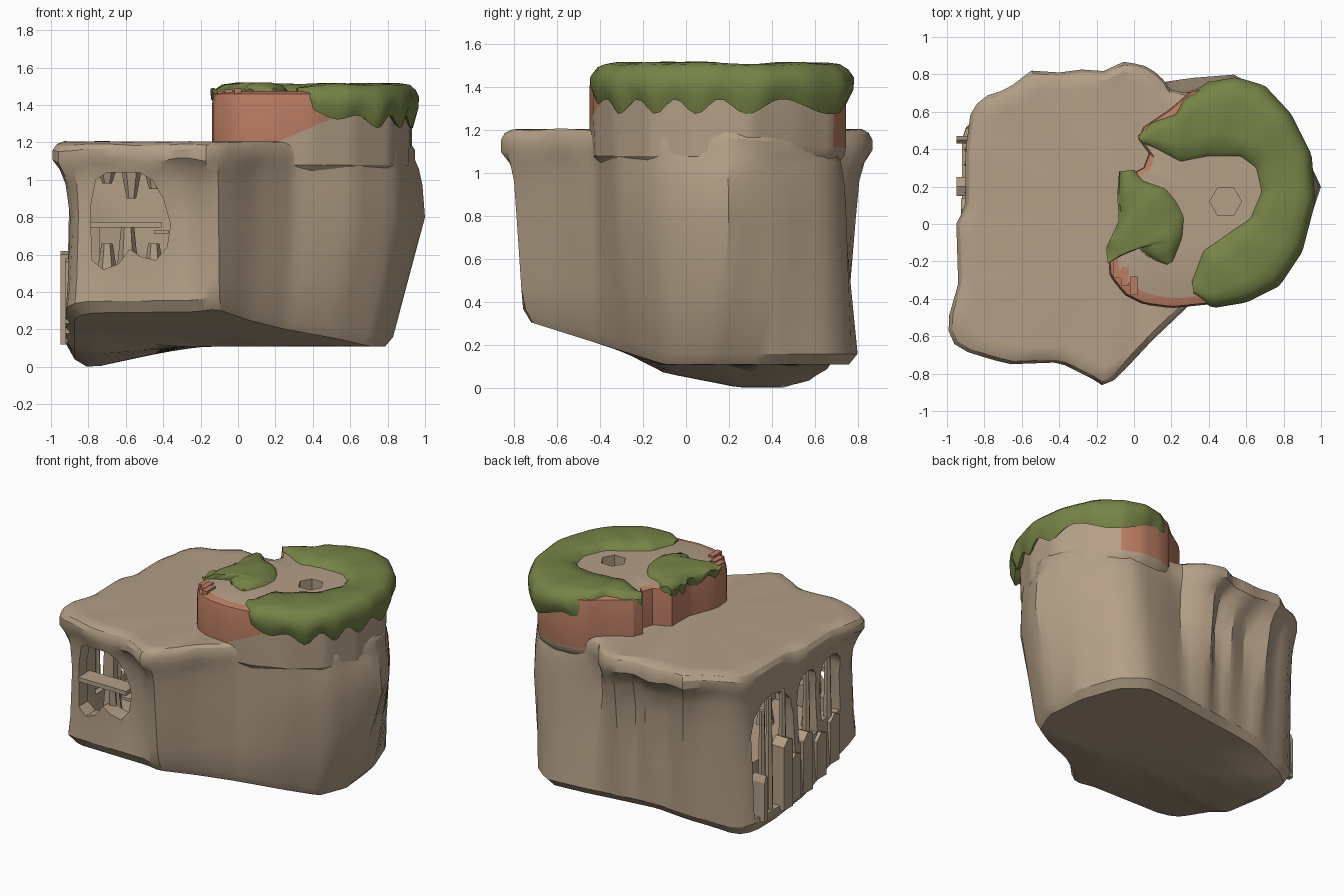
import bpy, bmesh, math, random
from mathutils import Vector, noise

if "Cube" in bpy.data.objects:
    bpy.data.objects.remove(bpy.data.objects["Cube"])
random.seed(4)

def material(name, col):
    m = bpy.data.materials.new(name)
    m.diffuse_color = (*col, 1)
    m.use_nodes = True
    m.node_tree.nodes["Principled BSDF"].inputs["Base Color"].default_value = m.diffuse_color
    return m
ROCK = material("tan_rock", (0.45, 0.345, 0.24))
CLAY = material("terracotta", (0.50, 0.205, 0.125))
MOSS = material("moss_green", (0.18, 0.225, 0.062))

def make(name, verts, faces, mats, smooth=30):
    me = bpy.data.meshes.new(name)
    me.from_pydata(verts, [], faces)
    bm = bmesh.new(); bm.from_mesh(me)
    bmesh.ops.recalc_face_normals(bm, faces=bm.faces)
    bm.to_mesh(me); bm.free()
    for m in mats:
        me.materials.append(m)
    ob = bpy.data.objects.new(name, me)
    bpy.context.collection.objects.link(ob)
    if smooth:
        shade(ob, smooth)
    return ob

def shade(ob, deg):
    bpy.ops.object.select_all(action='DESELECT')
    ob.select_set(True)
    bpy.context.view_layer.objects.active = ob
    bpy.ops.object.shade_smooth_by_angle(angle=math.radians(deg))

def ray(outline, c, a):
    """Distance from c to the closed outline in direction a."""
    dx, dy = math.cos(a), math.sin(a)
    best = 0
    for (x0, y0), (x1, y1) in zip(outline, outline[1:] + outline[:1]):
        ex, ey, px, py = x1 - x0, y1 - y0, x0 - c[0], y0 - c[1]
        d = dx * ey - dy * ex
        if abs(d) < 1e-9:
            continue
        t, s = (px * ey - py * ex) / d, (px * dy - py * dx) / d
        if t > 0 and -1e-6 <= s <= 1 + 1e-6:
            best = max(best, t)
    return best

def skin(rings, low, high):
    """Stack of closed rings with a centre point at both ends."""
    n = len(rings[0])
    v = [p for r in rings for p in r] + [low, high]
    f = [(k*n + i, k*n + (i+1) % n, (k+1)*n + (i+1) % n, (k+1)*n + i)
         for k in range(len(rings) - 1) for i in range(n)]
    top = (len(rings) - 1) * n
    f += [((i+1) % n, i, len(v) - 2) for i in range(n)]
    f += [(top + i, top + (i+1) % n, len(v) - 1) for i in range(n)]
    return v, f

def prism(name, pts, axis, a, b, mats=()):
    """Extrude a 2D profile along x or y."""
    place = (lambda p, t: (t, p[0], p[1])) if axis == 'x' else (lambda p, t: (p[0], t, p[1]))
    n = len(pts)
    v = [place(p, a) for p in pts] + [place(p, b) for p in pts]
    f = [tuple(range(n)), tuple(range(n, 2*n))] + [(i, (i+1) % n, n + (i+1) % n, n + i) for i in range(n)]
    return make(name, v, f, mats, 0)

def rect(a0, a1, z0, z1):
    return [(a0, z0), (a1, z0), (a1, z1), (a0, z1)]

def cut(ob, cutter):
    m = ob.modifiers.new("cut", 'BOOLEAN')
    m.object, m.operation, m.solver = cutter, 'DIFFERENCE', 'EXACT'
    bpy.context.view_layer.objects.active = ob
    bpy.ops.object.modifier_apply(modifier=m.name)
    bpy.data.objects.remove(cutter)

# main rock: three outlines blended from base to overhanging roof
TOP = [(-.87,.62),(-.78,.69),(-.68,.72),(-.55,.82),(-.4,.81),(-.25,.83),(-.18,.81),(-.05,.87),(.08,.84),
       (.15,.78),(.2,.71),(.35,.7),(.6,.71),(.78,.56),(.92,.35),(.95,.2),(.84,-.13),(.62,-.33),(.3,-.43),
       (.1,-.62),(-.05,-.78),(-.15,-.875),(-.22,-.83),(-.4,-.74),(-.67,-.75),(-.88,-.69),(-.98,-.63),
       (-1,-.53),(-.94,-.32),(-.95,0),(-.9,.1),(-.9,.4)]
MID = [(-.87,.55),(-.75,.66),(-.6,.67),(-.5,.75),(-.35,.69),(-.2,.75),(-.1,.69),(0,.79),(.1,.75),(.18,.68),
       (.35,.72),(.6,.75),(.74,.66),(.88,.45),(1,.2),(.95,.05),(.84,-.15),(.62,-.32),(.3,-.42),(.1,-.58),
       (-.1,-.79),(-.2,-.73),(-.3,-.68),(-.6,-.7),(-.85,-.66),(-.9,-.55),(-.88,-.2),(-.89,.2)]
LOW = [(-.92,.5),(-.8,.6),(-.5,.69),(-.2,.71),(.1,.75),(.3,.78),(.55,.8),(.7,.68),(.8,.4),(.83,.1),(.75,-.1),
       (.56,-.24),(.25,-.42),(.05,-.58),(-.12,-.77),(-.25,-.72),(-.85,-.7),(-.92,-.6),(-.92,-.2)]
clamp = lambda t: max(0, min(1, t))
def base_z(x, y):
    dip = clamp((-.25 - x) / .5) * min(clamp((y + .3) / .55), clamp((.85 - y) / .4)) * clamp((.97 + x) / .15)
    return .11 + .316 * max(0, -.1 - y) - .108 * dip
N = 96
angs = [2 * math.pi * i / N for i in range(N)]
R = [[ray(o, (0, 0), a) for a in angs] for o in (LOW, MID, TOP)]
def ring(w, z, s=1.0):
    out = []
    for i, a in enumerate(angs):
        r = s * sum(wk * R[k][i] for k, wk in enumerate(w))
        x, y = r * math.cos(a), r * math.sin(a)
        out.append((x, y, z(x, y)))
    return out
drip = lambda h, k: (lambda x, y: h + k * noise.noise(Vector((x * 5, y * 5, h))))
rings = [ring((1, 0, 0), base_z, s) for s in (.3, .6, .8, .88, .95)]
rings += [ring((1, 0, 0), lambda x, y: base_z(x, y) + .05),
          ring((.5, .5, 0), drip(.47, 0)), ring((0, 1, 0), drip(.8, .05)),
          ring((0, .75, .25), drip(.97, .05)), ring((0, .4, .6), drip(1.05, .06)),
          ring((0, 0, 1), drip(1.1, .04)), ring((0, 0, 1), drip(1.155, .02)),
          ring((0, 0, 1), drip(1.185, .015), .98), ring((0, 0, 1), drip(1.203, .01), .94),
          ring((0, 0, 1), drip(1.205, 0), .88)]
rock = make("rock_body", *skin(rings, (0, 0, base_z(0, 0)), (0, 0, 1.2)), [ROCK], 0)

# hollow room, front window and side openings
cut(rock, prism("room", rect(-.81, -.3, .43, 1.06), 'y', -.58, .5))
cut(rock, prism("window_hole", [(-.78,.57),(-.72,.52),(-.64,.55),(-.58,.63),(-.52,.59),(-.44,.57),(-.38,.64),
    (-.36,.76),(-.4,.9),(-.46,1),(-.53,1.04),(-.7,1.04),(-.76,1),(-.79,.85)], 'y', -1, -.5))
def arch(y0, y1, z0, z1):
    c, h = (y0 + y1) / 2, (y1 - y0) / 2
    return [(y0, z0), (y1, z0)] + [(c + h * math.cos(t), z1 - h + h * math.sin(t))
                                   for t in [math.pi * k / 6 for k in range(7)]]
for y0, y1, z0, z1 in ((.06, .51, .15, .96), (-.2, .01, .5, .98), (-.45, -.25, .56, 1.0)):
    cut(rock, prism("side_hole", arch(y0, y1, z0, z1), 'x', -1.2, -.74))
shade(rock, 30)

# window shelf, stone post and hanging rocks
def spike(name, x, y, z0, z1, r0, r1, sides=6):
    lo, hi = ([(x + r * math.cos(2*math.pi*i/sides), y + r * math.sin(2*math.pi*i/sides), z)
               for i in range(sides)] for r, z in ((r0, z0), (r1, z1)))
    return make(name, *skin([lo, hi], (x, y, z0), (x, y, z1)), [ROCK])
prism("window_shelf", rect(-.79, -.41, .745, .775), 'y', -.68, -.55, [ROCK])
prism("shelf_end", rect(-.45, -.37, .71, .73), 'y', -.68, -.56, [ROCK])
spike("window_post", -.59, -.6, .5, .75, .06, .035)
for i, (x, y, z) in enumerate(((-.7, -.5, .98), (-.57, -.45, .9), (-.45, -.5, .95))):
    spike(f"hanging_rock_{i}", x, y, z, 1.08, .025, .06)
for i, (x, z) in enumerate(((-.7, .66), (-.45, .66))):
    spike(f"floor_rock_{i}", x, -.4 + .15 * i, .4, z, .07, .03)

# upright slabs and thin posts along the left side
for i, (y, top, w) in enumerate(((.45, .45, .04), (.2, .62, .1), (.08, .46, .11), (-.06, .56, .11),
                                 (-.21, .5, .11), (-.36, .58, .1))):
    lo = max(.12, base_z(-.92, y) + .04)
    prism(f"side_slab_{i}", [(y - w/2, lo), (y + w/2, lo), (y + w/2, top - .05), (y, top), (y - w/2, top - .02)],
          'x', -.95 if i < 2 else -.925, -.85, [ROCK])
for i, (y, z0, z1) in enumerate(((.4, .12, .88), (.32, .12, .94), (.17, .4, .95), (-.1, .48, .98), (-.34, .55, 1.0))):
    spike(f"side_post_{i}", -.88, y, z0, z1, .03, .02)

# tower rising from the back right, terracotta on its left half
TOWER = [(-.13,-.28),(-.05,-.38),(.05,-.43),(.2,-.45),(.4,-.43),(.62,-.34),(.82,-.18),(.92,.05),(.93,.3),(.81,.52),
         (.68,.69),(.55,.745),(.4,.74),(.3,.71),(.2,.62),(.05,.52),(.02,.45),(.08,.38),(.05,.3),(-.06,.25),
         (-.06,.05),(-.14,-.15)]
C = (.42, .15)
TR = [ray(TOWER, C, a) for a in angs]
def clay_edge(x, y):
    return 1.19 + clamp((x - .18) / .35) * .15 if y < .1 else 1.19 - .07 * clamp((y - .3) / .3)
def tring(s, z):
    out = []
    for a, r in zip(angs, TR):
        x, y = C[0] + s * r * math.cos(a), C[1] + s * r * math.sin(a)
        out.append((x, y, z(x, y) if callable(z) else z))
    return out
rings = [tring(s, z) for s, z in ((.9, 1.02), (.985, 1.08), (1.0, clay_edge), (1.0, 1.41), (.985, 1.46), (.91, 1.475),
                                  (.4, 1.475))]
tower = make("tower", *skin(rings, (*C, 1.02), (*C, 1.475)), [ROCK, CLAY], 0)
for p in tower.data.polygons:                      # wall bands 2-4 are terracotta, more of them at the back
    if 2 <= p.index // N <= 4 and p.center.x < (.5 if p.center.y < .2 else .68):
        p.material_index = 1
hexa = [(.49 + .085 * math.cos(k * math.pi / 3), .12 + .085 * math.sin(k * math.pi / 3)) for k in range(6)]
cut(tower, make("hole_cutter", *skin([[(x, y, z) for x, y in hexa] for z in (1.38, 1.6)],
                                     (.49, .12, 1.38), (.49, .12, 1.6)), [ROCK], 0))
shade(tower, 30)

# broken bricks on the tower's front left rim
for i, (x, y) in enumerate(((-.09, -.24), (-.05, -.28), (0, -.33))):
    prism(f"brick_{i}", rect(x - .02, x + .02, 1.41, 1.475 + .007 * i), 'y', y - .05, y + .05, [CLAY])

# moss: a cushion lofted between an outer and an inner edge line
def resample(pts, n):
    pts = [Vector(p) for p in pts]
    d = [0]
    for a, b in zip(pts, pts[1:]):
        d.append(d[-1] + (b - a).length)
    out = []
    for i in range(n):
        t = d[-1] * i / (n - 1)
        k = min(max(j for j in range(len(d)) if d[j] <= t + 1e-9), len(pts) - 2)
        out.append(pts[k].lerp(pts[k+1], (t - d[k]) / (d[k+1] - d[k])))
    return out
def moss(name, outer, inner, n, hang, tip):
    sections = []
    for i, (o, q) in enumerate(zip(resample(outer, n), resample(inner, n))):
        u = i / (n - 1)
        e = clamp(min(u, 1 - u) * 7)
        low = tip + (hang - tip) * e + e * .035 * math.sin(u * 50 + 3 * math.sin(u * 9))
        top = 1.492 + .022 * e + .012 * noise.noise(Vector((o.x * 4, o.y * 4, 2)))
        prof = ((.16, low + .02), (.08, low), (.01, low * .7 + top * .3), (0, low * .4 + top * .6), (.06, top - .035),
                (.16, top - .008), (.32, top), (.7, top), (.93, top - .015), (1, 1.47), (.7, 1.45))
        sections.append([(*o.lerp(q, s), z) for s, z in prof])
    ends = [tuple(sum(p[k] for p in s) / len(s) for k in range(3)) for s in (sections[0], sections[-1])]
    return make(name, *skin(sections, *ends), [MOSS], 50)
moss("moss_ring",
     [(.02,.47),(.1,.55),(.23,.6),(.27,.68),(.4,.76),(.55,.785),(.7,.74),(.84,.59),(.95,.37),(.97,.12),(.9,-.15),
      (.78,-.33),(.6,-.42),(.42,-.45),(.32,-.38)],
     [(.05,.43),(.12,.4),(.25,.33),(.4,.36),(.57,.36),(.65,.3),(.68,.17),(.62,.03),(.5,-.05),(.37,-.14),(.31,-.3)],
     72, 1.31, 1.41)
moss("moss_patch", [(-.08,.28),(-.09,.15),(-.08,.02),(-.15,-.13),(-.14,-.21),(-.07,-.17),(.02,-.13),(.1,-.2),(.17,-.22)],
     [(0,.29),(.05,.23),(.17,.19),(.23,.12),(.27,.04),(.26,-.07),(.21,-.2)], 30, 1.42, 1.43)
